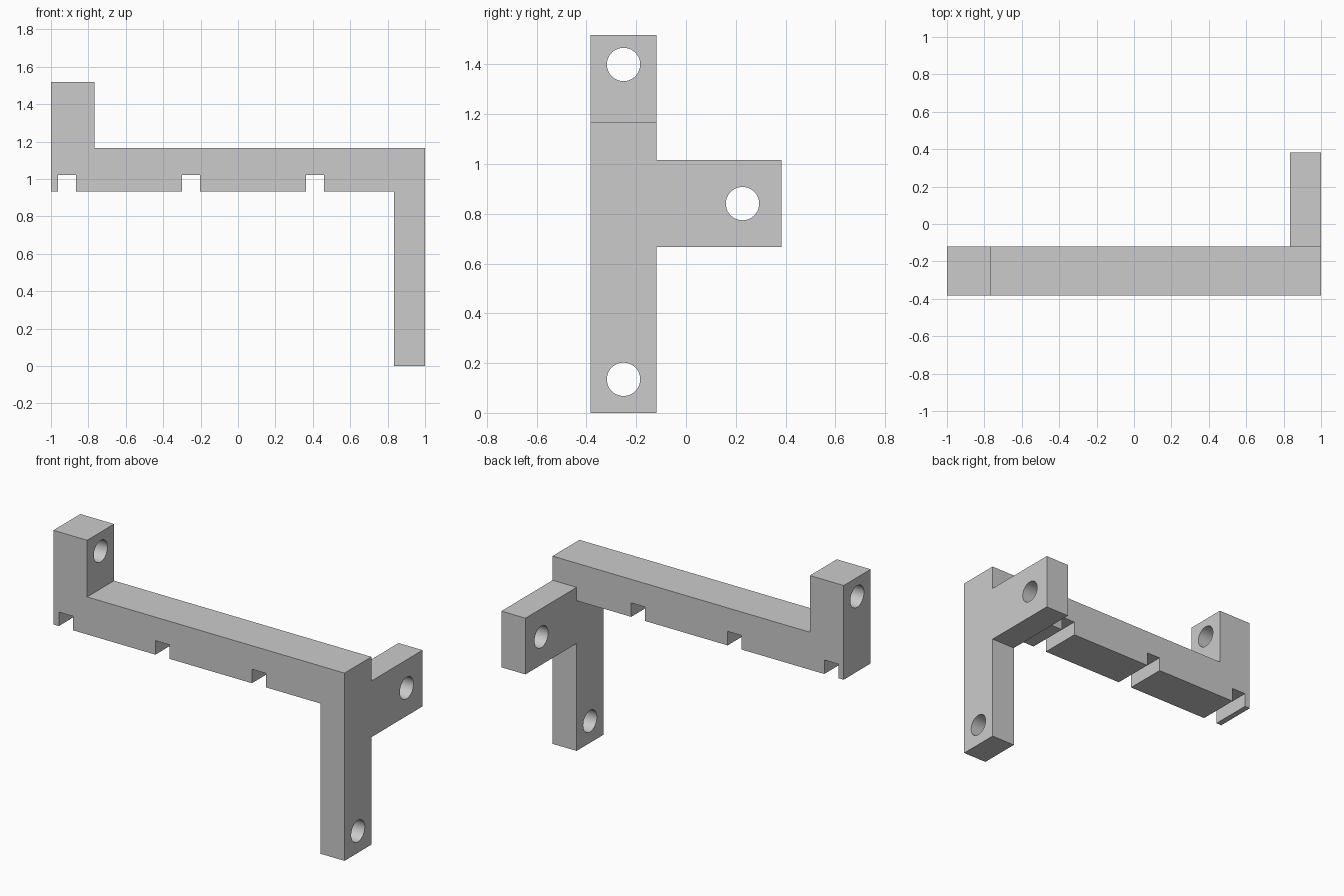
import bpy
import bmesh
from math import pi, radians
from mathutils import Matrix, Vector

old = bpy.data.objects.get("Cube")
if old:
    bpy.data.objects.remove(old, do_unlink=True)

GREY = (0.6, 0.6, 0.6, 1.0)
grey = bpy.data.materials.new("plain_grey")
grey.use_nodes = True
grey.diffuse_color = GREY
grey.node_tree.nodes["Principled BSDF"].inputs["Base Color"].default_value = GREY

# Shared dimensions
FRONT, BACK, ARM_END = -0.383, -0.119, 0.383
PLATE_X = 0.835
BEAM_LOW, BEAM_TOP, POST_TOP = 0.933, 1.166, 1.518


def finish(name, bm):
    bmesh.ops.recalc_face_normals(bm, faces=bm.faces)
    mesh = bpy.data.meshes.new(name)
    bm.to_mesh(mesh)
    bm.free()
    mesh.materials.append(grey)
    obj = bpy.data.objects.new(name, mesh)
    bpy.context.collection.objects.link(obj)
    return obj


def prism(name, outline, sweep):
    """Extrude a closed outline of 3D points along a vector."""
    bm = bmesh.new()
    face = bm.faces.new([bm.verts.new(p) for p in outline])
    out = bmesh.ops.extrude_face_region(bm, geom=[face])
    moved = [g for g in out["geom"] if isinstance(g, bmesh.types.BMVert)]
    bmesh.ops.translate(bm, verts=moved, vec=Vector(sweep))
    return finish(name, bm)


def hole_cutter(y, z):
    bm = bmesh.new()
    turn = Matrix.Translation((0, y, z)) @ Matrix.Rotation(pi / 2, 4, "Y")
    bmesh.ops.create_cone(bm, cap_ends=True, segments=48, radius1=0.067,
                          radius2=0.067, depth=2.4, matrix=turn)
    return finish("hole_cutter", bm)


def combine(target, tool, operation):
    tool.hide_render = True
    mod = target.modifiers.new(operation.lower(), "BOOLEAN")
    mod.operation = operation
    mod.solver = "EXACT"
    mod.object = tool
    bpy.context.view_layer.objects.active = target
    bpy.ops.object.modifier_apply(modifier=mod.name)
    bpy.data.objects.remove(tool, do_unlink=True)


# Beam with raised post and cable slots along its underside
beam = [(-1, POST_TOP), (-0.768, POST_TOP), (-0.768, BEAM_TOP),
        (PLATE_X, BEAM_TOP), (PLATE_X, BEAM_LOW)]
for right in (0.46, -0.203, -0.867):
    left = right - 0.096
    beam += [(right, BEAM_LOW), (right, 1.02), (left, 1.02), (left, BEAM_LOW)]
beam.append((-1, BEAM_LOW))
bracket = prism("bracket", [(x, FRONT, z) for x, z in beam], (0, BACK - FRONT, 0))

# End plate: leg with a rearward arm
plate = [(FRONT, 0), (BACK, 0), (BACK, 0.667), (ARM_END, 0.667),
         (ARM_END, 1.016), (BACK, 1.016), (BACK, BEAM_TOP), (FRONT, BEAM_TOP)]
end_plate = prism("end_plate", [(PLATE_X, y, z) for y, z in plate],
                  (1 - PLATE_X, 0, 0))
combine(bracket, end_plate, "UNION")

# Screw holes through leg, arm and post
for y, z in ((-0.251, 0.135), (0.227, 0.841), (-0.251, 1.4)):
    combine(bracket, hole_cutter(y, z), "DIFFERENCE")

bpy.ops.object.select_all(action="DESELECT")
bracket.select_set(True)
bpy.context.view_layer.objects.active = bracket
bpy.ops.object.shade_smooth_by_angle(angle=radians(30))
